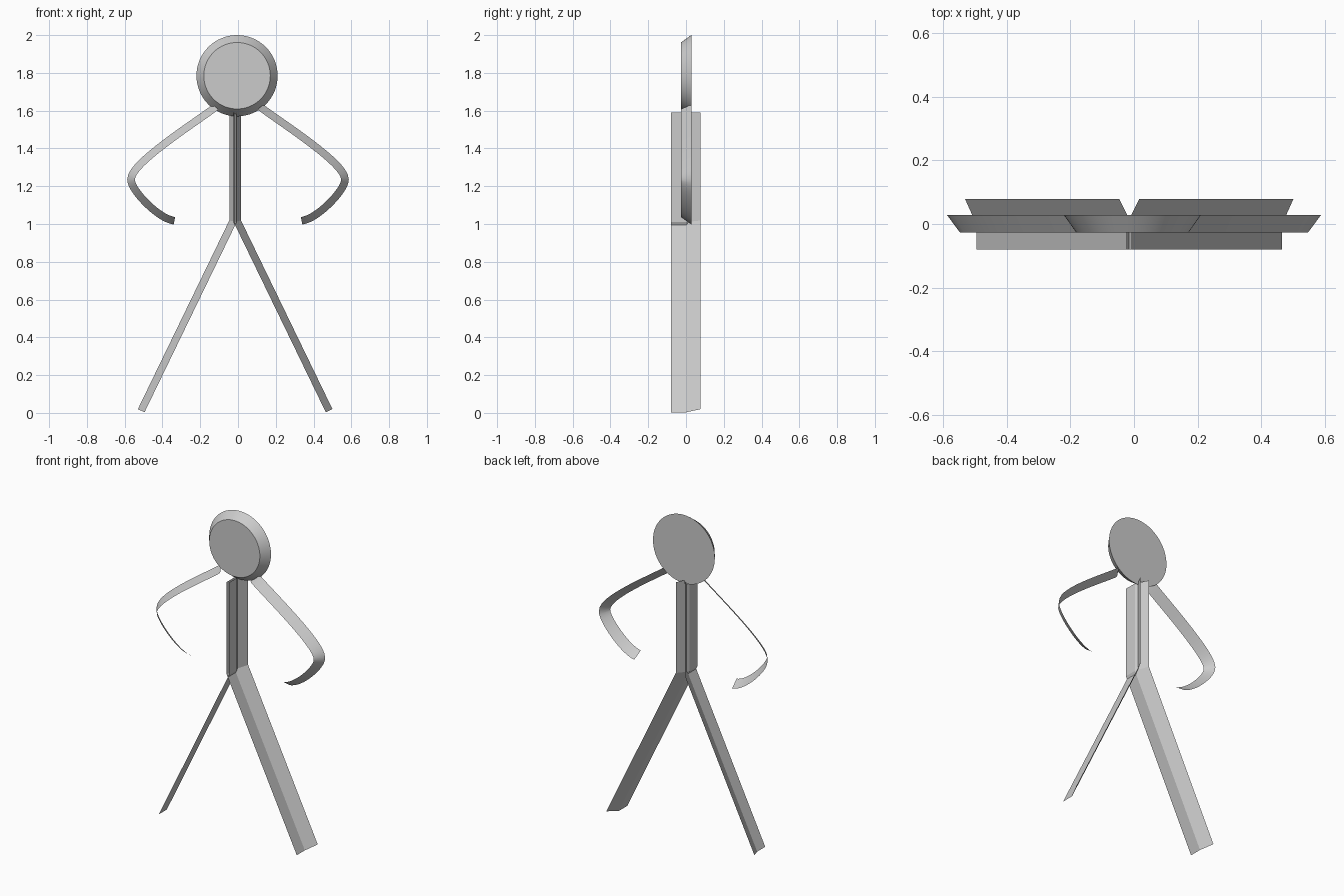
import bpy, bmesh, math
from mathutils import Vector
from mathutils.geometry import interpolate_bezier

if "Cube" in bpy.data.objects:
    bpy.data.objects.remove(bpy.data.objects["Cube"])


def finish(name, bm, smooth):
    me = bpy.data.meshes.new(name)
    bm.to_mesh(me)
    bm.free()
    ob = bpy.data.objects.new(name, me)
    bpy.context.collection.objects.link(ob)
    if smooth:
        bpy.ops.object.select_all(action='DESELECT')
        ob.select_set(True)
        bpy.context.view_layer.objects.active = ob
        bpy.ops.object.shade_smooth_by_angle(angle=math.radians(35))
    return ob


def ribbon(name, path, profile, mirror_x=None, smooth=False):
    """Open sheet: sweep (y, outward offset) profile along an x/z path with mitred corners."""
    pts = [Vector(p) for p in path]
    dirs = [(b - a).normalized() for a, b in zip(pts, pts[1:])]
    bm = bmesh.new()
    rows = []
    for i, p in enumerate(pts):
        d0, d1 = dirs[max(i - 1, 0)], dirs[min(i, len(dirs) - 1)]
        n0, n1 = Vector((-d0.y, d0.x)), Vector((-d1.y, d1.x))
        n = (n0 + n1) / (1 + n0.dot(n1))
        row = []
        for y, off in profile:
            q = p + n * off
            x = q.x if mirror_x is None else 2 * mirror_x - q.x
            row.append(bm.verts.new((x, y, q.y)))
        rows.append(row)
    for r0, r1 in zip(rows, rows[1:]):
        for j in range(len(profile) - 1):
            f = [r0[j], r1[j], r1[j + 1], r0[j + 1]]
            bm.faces.new(f if mirror_x is None else f[::-1])
    return finish(name, bm, smooth)


# Head: closed disc with a slanted rim, wider at the back
bm = bmesh.new()
N = 64
rings = [[bm.verts.new((-0.005 + r * math.cos(2 * math.pi * k / N), y,
                        1.785 + r * math.sin(2 * math.pi * k / N))) for k in range(N)]
         for r, y in ((0.176, -0.027), (0.215, 0.028))]
bm.faces.new(rings[0])
bm.faces.new(rings[1][::-1])
for k in range(N):
    m = (k + 1) % N
    bm.faces.new((rings[0][k], rings[1][k], rings[1][m], rings[0][m]))
bmesh.ops.recalc_face_normals(bm, faces=bm.faces)
finish("head", bm, True)

# Torso and legs: two folded sheets that cross at the spine
leg_path = [(-0.023, 1.59), (-0.023, 1.01), (0.465, 0.003)]
leg_profile = [(-0.08, 0), (0, 0), (0.078, 0.039)]
ribbon("right_body_and_leg", leg_path, leg_profile)
ribbon("left_body_and_leg", leg_path, leg_profile, mirror_x=-0.015)

# Arms: slanted ribbons bent at the elbow
bez = [[(0.105, 1.607), (0.112, 1.587), (0.546, 1.32), (0.546, 1.235)],
       [(0.546, 1.235), (0.546, 1.19), (0.41, 1.045), (0.333, 1.037)]]
arm_path = []
for seg in bez:
    p = interpolate_bezier(*[Vector((x, z, 0)) for x, z in seg], 20)
    arm_path += [(v.x, v.y) for v in p][1 if arm_path else 0:]
arm_profile = [(-0.027, 0), (0.028, 0.04)]
ribbon("right_arm", arm_path, arm_profile, smooth=True)
ribbon("left_arm", arm_path, arm_profile, mirror_x=0.0, smooth=True)
